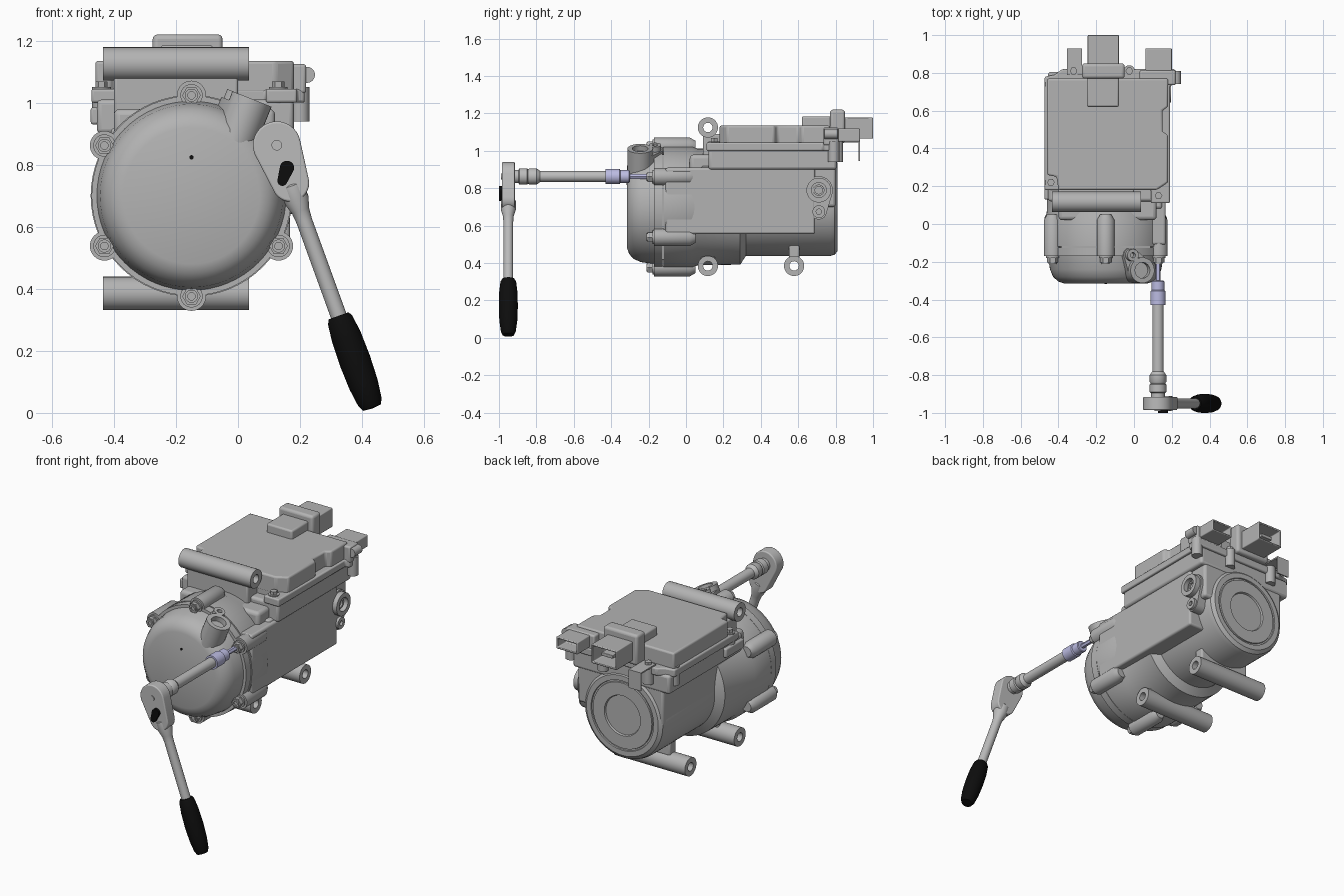
import bpy, bmesh, math
from mathutils import Vector

default = bpy.data.objects.get("Cube")
if default:
    bpy.data.objects.remove(default)


def material(name, red, green, blue):
    mat = bpy.data.materials.new(name)
    mat.use_nodes = True
    mat.diffuse_color = (red, green, blue, 1)
    mat.node_tree.nodes["Principled BSDF"].inputs["Base Color"].default_value = (red, green, blue, 1)
    return mat


CAST = material("cast grey", .45, .45, .45)
STEEL = material("tool grey", .5, .5, .5)
LAVENDER = material("pale lavender", .5, .5, .76)
BLACK = material("grip black", .004, .004, .004)

X, Y, Z = Vector((1, 0, 0)), Vector((0, 1, 0)), Vector((0, 0, 1))


def finish(name, bm, mat, bevel=0):
    """Turn a bmesh into a named, shaded object."""
    bmesh.ops.recalc_face_normals(bm, faces=bm.faces[:])
    mesh = bpy.data.meshes.new(name)
    bm.to_mesh(mesh)
    bm.free()
    mesh.materials.append(mat)
    obj = bpy.data.objects.new(name, mesh)
    bpy.context.collection.objects.link(obj)
    bpy.ops.object.select_all(action='DESELECT')
    obj.select_set(True)
    bpy.context.view_layer.objects.active = obj
    bpy.ops.object.shade_smooth_by_angle(angle=math.radians(32))
    if bevel:
        mod = obj.modifiers.new("edge rounding", 'BEVEL')
        mod.width, mod.segments = bevel, 3
        mod.limit_method = 'ANGLE'
    return obj


def side_axis(axis):
    return axis.cross(Y if abs(axis.y) < .9 else Z).normalized()


def lathe(name, origin, axis, profile, mat=CAST, steps=48):
    """Spin a profile of (distance along axis, radius) pairs."""
    bm = bmesh.new()
    origin, axis = Vector(origin), Vector(axis).normalized()
    side = side_axis(axis)
    verts = [bm.verts.new(origin + axis * t + side * r) for t, r in profile]
    edges = [bm.edges.new(pair) for pair in zip(verts, verts[1:])]
    bmesh.ops.spin(bm, geom=verts + edges, cent=origin, axis=axis, angle=math.tau, steps=steps)
    bmesh.ops.remove_doubles(bm, verts=bm.verts[:], dist=.0001)
    return finish(name, bm, mat)


def rod(name, origin, axis, start, end, radius, mat=CAST, steps=32):
    return lathe(name, origin, axis, [(start, 0), (start, radius), (end, radius), (end, 0)], mat, steps)


def tube(name, origin, axis, start, end, outer, inner, mat=CAST):
    loop = [(start, inner), (start, outer), (end, outer), (end, inner), (start, inner)]
    return lathe(name, origin, axis, loop, mat, 32)


def box(name, xs, ys, zs, bevel=.008, mat=CAST, socket=0):
    """Box between limits; socket hollows the rear face to that depth."""
    bm = bmesh.new()
    bmesh.ops.create_cube(bm, size=1)
    for v in bm.verts:
        v.co = [lim[int(c > 0)] for lim, c in zip((xs, ys, zs), v.co)]
    if socket:
        bm.normal_update()
        rear = max(bm.faces, key=lambda f: f.calc_center_median().y)
        bmesh.ops.inset_region(bm, faces=[rear], thickness=.014)
        bmesh.ops.translate(bm, verts=bmesh.ops.extrude_discrete_faces(bm, faces=[rear])["faces"][0].verts[:],
                            vec=-Y * socket)
    return finish(name, bm, mat, bevel)


def prism(name, outline, zs, bevel=.008):
    bm = bmesh.new()
    base = bm.faces.new([bm.verts.new((x, y, zs[0])) for x, y in outline])
    grown = bmesh.ops.extrude_face_region(bm, geom=[base])["geom"]
    bmesh.ops.translate(bm, verts=[g for g in grown if isinstance(g, bmesh.types.BMVert)], vec=Z * (zs[1] - zs[0]))
    return finish(name, bm, CAST, bevel)


def pear(name, axis, depth, big, big_radius, small, small_radius, mat=CAST, bevel=0):
    """Hull of two discs, extruded backwards along the axis."""
    bm = bmesh.new()
    axis = Vector(axis).normalized()
    u = side_axis(axis)
    w = axis.cross(u)
    for centre, radius in ((big, big_radius), (small, small_radius)):
        for i in range(32):
            a = math.tau * i / 32
            for back in (0, depth):
                bm.verts.new(Vector(centre) + (u * math.cos(a) + w * math.sin(a)) * radius - axis * back)
    bmesh.ops.convex_hull(bm, input=bm.verts[:])
    bmesh.ops.dissolve_limit(bm, angle_limit=.01, verts=bm.verts[:], edges=bm.edges[:])
    return finish(name, bm, mat, bevel)


# Round housing with stepped body and ringed rear face
CENTRE = Vector((-.15, 0, .7))
lathe("front_cover", CENTRE, Y, [
    (-.315, 0), (-.315, .22), (-.305, .25), (-.28, .278), (-.24, .295), (-.17, .305),
    (-.17, .322), (-.125, .322), (-.125, 0)], steps=64)
lathe("motor_housing", CENTRE, Y, [
    (-.12, 0), (-.12, .325), (.03, .325), (.06, .312), (.29, .308), (.32, .262), (.77, .262),
    (.795, .255), (.81, .235), (.81, .205), (.803, .203), (.803, .195), (.81, .193),
    (.81, .118), (.8, .114), (.8, 0)], steps=64)
rod("cover_pinhole", CENTRE + Z * .124, Y, -.317, -.31, .007, BLACK, 16)

# Six lugs around the cover, each with a washer and hex bolt
for i in range(6):
    angle = math.radians(30 + 60 * i)
    spot = CENTRE + (X * math.cos(angle) + Z * math.sin(angle)) * .324
    lathe("cover_lug", spot, Y, [(-.17, 0), (-.17, .047), (.02, .047), (.05, .03), (.05, 0)], steps=32)
    rod("bolt_washer", spot, Y, -.18, -.165, .036)
    rod("hex_bolt", spot, Y, -.205, -.175, .03, CAST, 6)
    tube("bolt_rim", spot, Y, -.212, -.2, .021, .012)

# Flat side wall and the saddle that carries the electronics
box("side_wall", (-.05, .168), (-.11, .69), (.555, .91), .012)
box("saddle", (-.41, .15), (.08, .8), (.7, .92), .015)
box("front_step", (-.4, .12), (.02, .16), (.86, .98), .02)

# Electronics case: tray, rim and notched lid
box("case_tray", (-.455, .18), (.12, .805), (.9, 1.01), .015)
prism("case_rim", [(-.473, .18), (.09, .18), (.09, .11), (.19, .11), (.19, .73), (.215, .74),
                   (.215, .82), (-.38, .82), (-.42, .79), (-.473, .78)], (1, 1.045))
prism("case_lid", [(-.46, .26), (-.41, .25), (-.4, .18), (.12, .18), (.18, .22), (.18, .47), (.15, .49),
                   (.15, .6), (.18, .62), (.18, .77), (-.46, .77)], (1.03, 1.135), .01)
box("left_ledge", (-.475, -.35), (.13, .3), (.93, .985))
for x, y in ((-.44, .22), (.13, .15), (-.32, .81), (-.025, .81), (.2, .79), (-.44, .74)):
    rod("case_boss", (x, y, 0), Z, .94, 1.05, .03)
    rod("case_screw", (x, y, 0), Z, 1.04, 1.068, .02, CAST, 6)

# Rear plugs and bent sheet clip
box("plug_block", (-.25, -.08), (.62, .78), (1.1, 1.185), .01)
box("plug_flange", (-.275, -.05), (.77, .85), (1.04, 1.22), .015)
box("main_plug", (-.245, -.08), (.84, 1), (1.065, 1.178), .006, socket=.11)
box("plug_terminals", (-.2, -.125), (.88, .97), (1.11, 1.13), .003)
box("small_plug_flange", (.03, .22), (.735, .815), (1.03, 1.125), .01)
box("small_plug", (.06, .2), (.81, .93), (1.05, 1.12), .006, socket=.08)
rod("small_plug_ear", (.222, 0, 1.09), Y, .74, .81, .026)
box("clip_top", (-.355, -.275), (.79, .93), (1.045, 1.053), 0)
box("clip_drop", (-.355, -.275), (.922, .93), (.945, 1.05), 0)

# Three hollow mounting sleeves and their webs
for y, z in ((.117, 1.125), (.117, .385), (.578, .385)):
    tube("mounting_sleeve", (0, y, z), X, -.435, .036, .054, .025)
box("upper_sleeve_web", (-.4, 0), (.09, .19), (.96, 1.09), .01)
box("front_lower_web", (-.32, .01), (.08, .155), (.415, .5), .01)
box("rear_lower_web", (-.32, .01), (.55, .607), (.425, .52), .01)

# Slanted front port and rear side port, each a pear flange with a raised ring
slant = Vector((.37, 0, .93)).normalized()
mouth, lug = Vector((.045, -.245, 1.012)), Vector((-.005, -.165, 1.032))
pear("front_port", slant, .22, mouth - slant * .03, .068, lug - slant * .03, .04)
tube("front_port_ring", mouth, slant, -.04, 0, .068, .042)
tube("front_port_screw_hole", lug, slant, -.04, 0, .032, .014)
pear("side_port", X, .16, (.165, .71, .79), .075, (.165, .71, .675), .042)
tube("side_port_ring", (0, .71, .79), X, .15, .195, .066, .04)
tube("side_port_inner_ring", (0, .71, .79), X, .15, .175, .03, .02)
tube("side_port_screw_hole", (0, .71, .675), X, .15, .18, .034, .014)

# Extension bar with driver socket on the upper right bolt
BAR = Vector((.127, 0, .863))
lathe("extension_bar", BAR, Y, [
    (-.92, 0), (-.92, .036), (-.895, .036), (-.89, .044), (-.85, .044), (-.845, .038), (-.835, .044),
    (-.8, .044), (-.78, .03), (-.42, .03), (-.42, 0)], STEEL, 32)
lathe("driver_socket", BAR, Y, [
    (-.43, 0), (-.43, .04), (-.355, .04), (-.35, .034), (-.305, .034), (-.3, .03), (-.3, 0)], LAVENDER, 32)
rod("driver_bit", BAR, Y, -.31, -.2, .014, LAVENDER, 6)

# Ratchet head, shaft, lever and grip
HEAD = Vector((.125, -.95, .863))
lean = Vector((.341, 0, -.94)).normalized()
pear("ratchet_head", -Y, .07, HEAD - Y * .035, .077, HEAD + lean * .13 - Y * .035, .06, STEEL, .006)
rod("ratchet_hub", HEAD, -Y, .03, .04, .017, STEEL)
lathe("ratchet_shaft", HEAD, lean, [
    (.1, 0), (.14, .04), (.19, .04), (.225, .029), (.26, .026), (.6, .026), (.6, 0)], STEEL, 32)
lathe("grip", HEAD, lean, [
    (.585, 0), (.585, .034), (.6, .042), (.66, .049), (.74, .051), (.82, .048), (.88, .04),
    (.9, .031), (.903, 0)], BLACK, 32)
pear("direction_lever", -Y, .03, (.158, -1, .79), .023, (.143, -1, .748), .016, BLACK)
